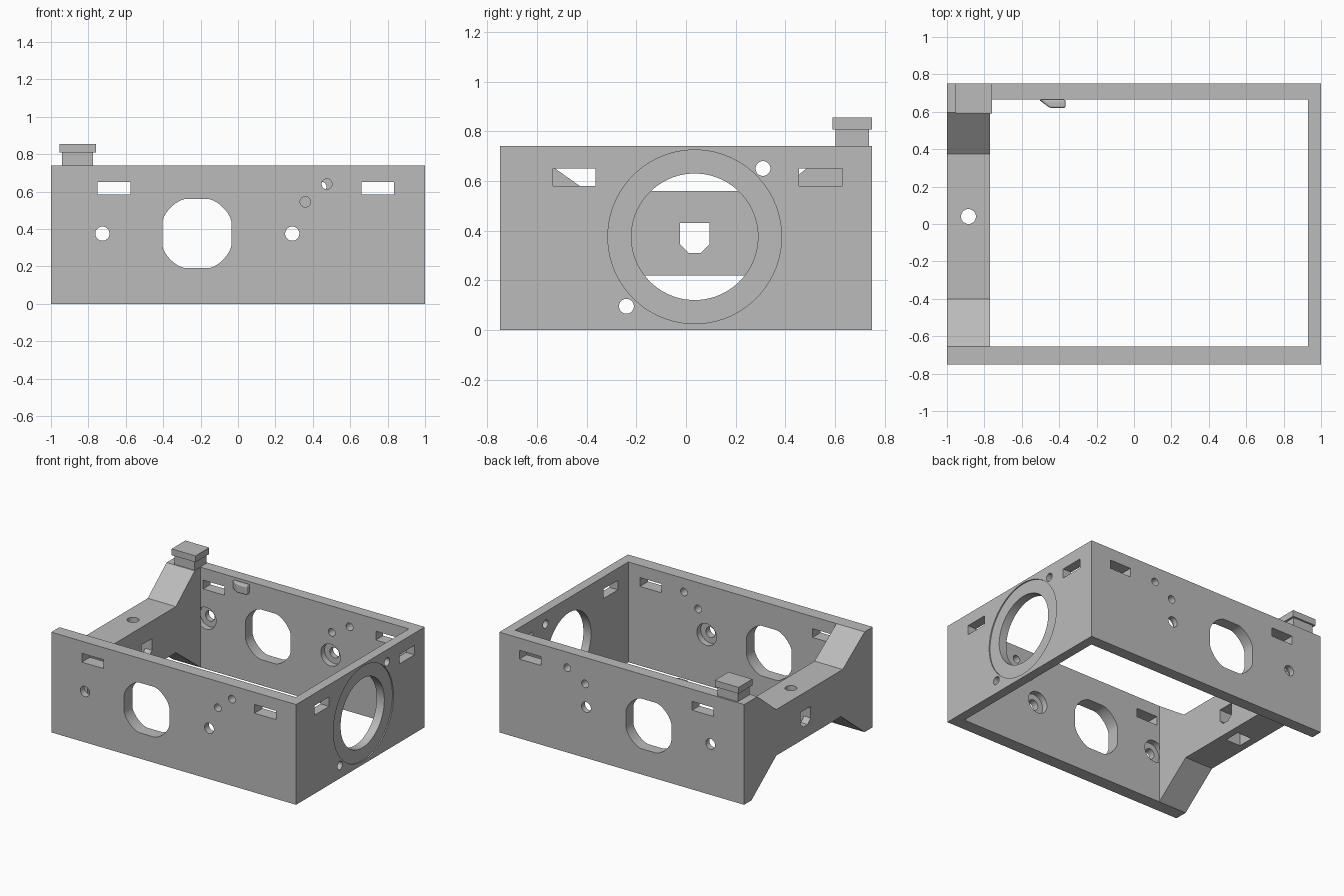
import bpy, bmesh, math

cube = bpy.data.objects.get("Cube")
if cube:
    bpy.data.objects.remove(cube, do_unlink=True)

grey = bpy.data.materials.new("plain_grey")
grey.use_nodes = True
grey.diffuse_color = (0.5, 0.5, 0.5, 1)
grey.node_tree.nodes["Principled BSDF"].inputs["Base Color"].default_value = (0.5, 0.5, 0.5, 1)


def place(axis, u, v, w):
    return {"x": (w, u, v), "y": (u, w, v), "z": (u, v, w)}[axis]


def prism(name, pts, axis, lo, hi):
    """Extrude a flat outline along an axis."""
    bm = bmesh.new()
    a = [bm.verts.new(place(axis, u, v, lo)) for u, v in pts]
    b = [bm.verts.new(place(axis, u, v, hi)) for u, v in pts]
    bm.faces.new(a)
    bm.faces.new(b)
    n = len(pts)
    for i in range(n):
        j = (i + 1) % n
        bm.faces.new((a[i], a[j], b[j], b[i]))
    bmesh.ops.recalc_face_normals(bm, faces=bm.faces)
    mesh = bpy.data.meshes.new(name)
    bm.to_mesh(mesh)
    bm.free()
    mesh.materials.append(grey)
    obj = bpy.data.objects.new(name, mesh)
    bpy.context.collection.objects.link(obj)
    return obj


def rect(u0, u1, v0, v1):
    return [(u0, v0), (u1, v0), (u1, v1), (u0, v1)]


def circle(u, v, r, n=40, clip=9):
    """Circle outline, optionally clipped to a square of half-width clip."""
    out = []
    for i in range(n):
        t = 2 * math.pi * (i + 0.5) / n
        du, dv = r * math.cos(t), r * math.sin(t)
        out.append((u + max(-clip, min(clip, du)), v + max(-clip, min(clip, dv))))
    return out


def cut(obj, outline, axis, lo, hi):
    cutter = prism("cutter", outline, axis, lo, hi)
    cutter.hide_render = True
    mod = obj.modifiers.new("cut", "BOOLEAN")
    mod.operation = "DIFFERENCE"
    mod.solver = "EXACT"
    mod.object = cutter
    bpy.context.view_layer.objects.active = obj
    bpy.ops.object.modifier_apply(modifier=mod.name)
    bpy.data.objects.remove(cutter, do_unlink=True)


def smooth(obj):
    bpy.ops.object.select_all(action="DESELECT")
    obj.select_set(True)
    bpy.context.view_layer.objects.active = obj
    bpy.ops.object.shade_smooth_by_angle(angle=math.radians(25))


H, FRONT, BACK, INNER = 0.74, -0.655, 0.665, -0.77

# Three-sided frame: front, left and back walls
frame = prism("wall_frame", [(-1, -0.75), (1, -0.75), (1, 0.75), (-1, 0.75),
                             (-1, BACK), (0.93, BACK), (0.93, FRONT), (-1, FRONT)], "z", 0, H)

# Openings shared by the front and back walls
for x0, x1 in ((-0.75, -0.575), (0.66, 0.835)):
    cut(frame, rect(x0, x1, 0.585, 0.65), "y", -1, 1)
cut(frame, circle(-0.22, 0.375, 0.198, 48, 0.185), "y", -1, 1)
for x in (-0.725, 0.29):
    cut(frame, circle(x, 0.375, 0.038), "y", -1, 1)
    cut(frame, circle(x, 0.375, 0.08), "y", FRONT - 0.045, BACK + 0.045)

# Small holes, offset between front and back
for x, z, lo, hi in ((0.36, 0.545, -1, 0), (0.475, 0.64, -1, 0),
                     (0.3, 0.545, 0, 1), (0.445, 0.625, 0, 1)):
    cut(frame, circle(x, z, 0.028, 24), "y", lo, hi)

# Left wall openings with a shallow round recess
cut(frame, circle(0.035, 0.375, 0.35, 64), "x", 0.992, 1.1)
cut(frame, circle(0.035, 0.375, 0.255, 64), "x", 0.8, 1.1)
for y, z in ((0.31, 0.65), (-0.24, 0.095)):
    cut(frame, circle(y, z, 0.03, 24), "x", 0.8, 1.1)
for y0, y1 in ((-0.535, -0.365), (0.455, 0.63)):
    cut(frame, rect(y0, y1, 0.58, 0.65), "x", 0.8, 1.1)
smooth(frame)

# Right end bridge, dropped on top and arched beneath
bridge = prism("end_bridge", [(FRONT, 0), (FRONT, H), (-0.4, 0.56), (0.375, 0.56),
                              (0.595, H), (BACK, H), (BACK, 0), (0.375, 0.22),
                              (-0.38, 0.22)], "x", -1, INNER)
cut(bridge, [(-0.025, 0.345), (0.01, 0.31), (0.06, 0.31), (0.095, 0.345),
             (0.095, 0.43), (-0.025, 0.43)], "x", -1.1, -0.6)
cut(bridge, rect(-0.945, -0.825, -0.025, 0.095), "z", 0.1, 0.37)
cut(bridge, circle(-0.885, 0.04, 0.04), "z", 0.35, 0.8)
smooth(bridge)

# Capped post on the rear right corner
prism("post_neck", rect(-0.94, -0.775, 0.602, 0.737), "z", H, 0.81)
prism("post_cap", rect(-0.955, -0.76, 0.59, 0.75), "z", 0.808, 0.855)

# Tapered catch inside the back wall, with a rounded outer end
catch = prism("catch", [(-0.51, BACK), (-0.45, 0.62), (-0.365, 0.62), (-0.365, BACK)],
              "z", 0.655, 0.725)
mod = catch.modifiers.new("round", "BEVEL")
mod.width, mod.segments = 0.012, 3
